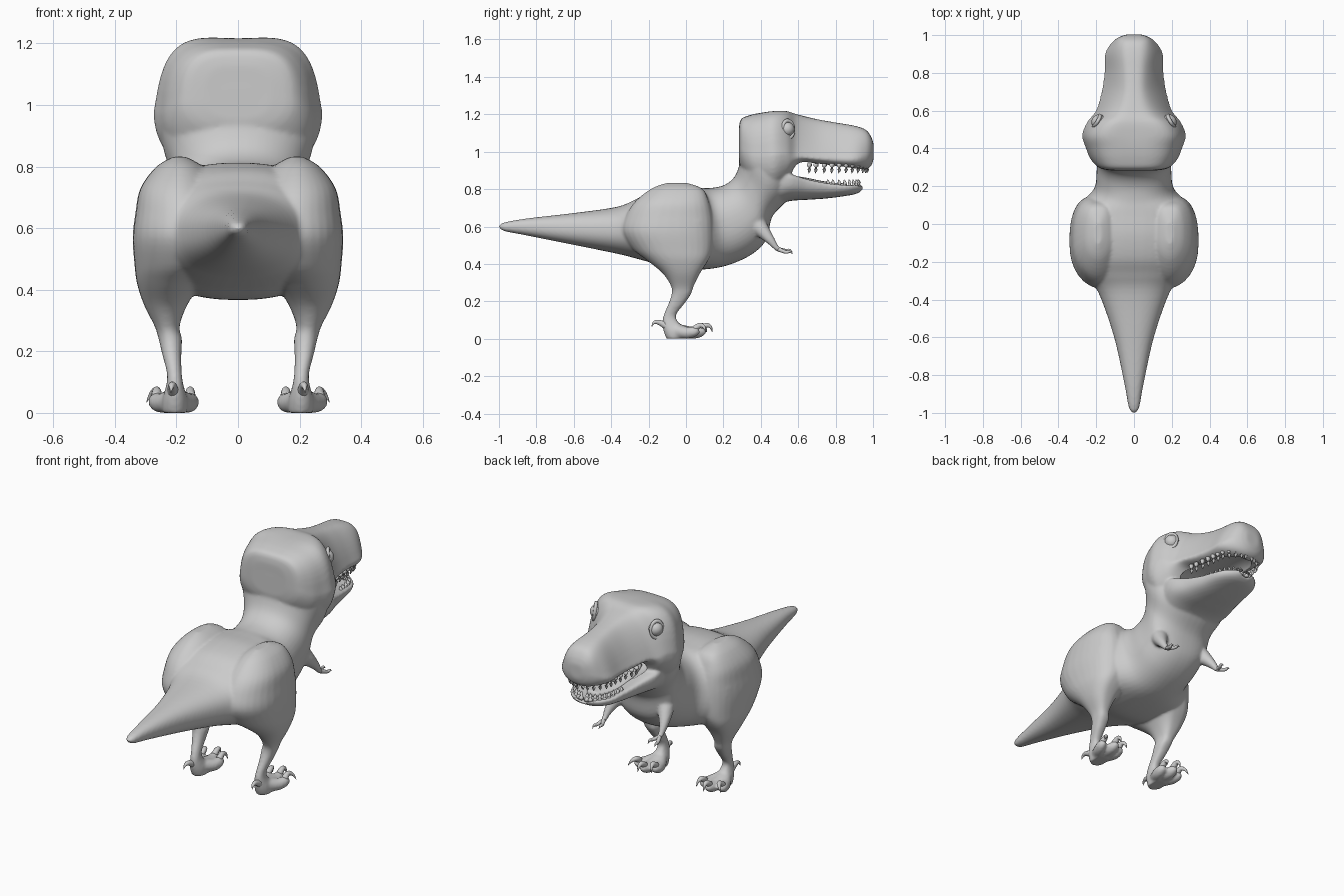
import bpy, bmesh, math
from mathutils import Vector

if "Cube" in bpy.data.objects:
    bpy.data.objects.remove(bpy.data.objects["Cube"])


def smooth(rows, k):
    """Catmull-Rom interpolation of equal-length tuples."""
    out = []
    for i in range(len(rows) - 1):
        a, b, c, d = rows[max(i - 1, 0)], rows[i], rows[i + 1], rows[min(i + 2, len(rows) - 1)]
        for j in range(k):
            t = j / k
            out.append(tuple(0.5 * (2 * q + (r - p) * t + (2 * p - 5 * q + 4 * r - s) * t * t
                                    + (3 * q - p - 3 * r + s) * t ** 3)
                             for p, q, r, s in zip(a, b, c, d)))
    return out + [tuple(rows[-1])]


def spow(v, e):
    return math.copysign(abs(v) ** e, v)


def add(bm, rings):
    """Closed loft through rings of points."""
    vs = [[bm.verts.new(p) for p in r] for r in rings]
    n = len(vs[0])
    faces = [bm.faces.new(vs[0]), bm.faces.new(vs[-1])]
    for a, b in zip(vs, vs[1:]):
        for i in range(n):
            faces.append(bm.faces.new((a[i], a[(i + 1) % n], b[(i + 1) % n], b[i])))
    bmesh.ops.recalc_face_normals(bm, faces=faces)


def section(ty, tz, by, bz, hw, f=0.5, taper=0, dip=0, n=2.3, low=2.3, sides=48):
    """Ring across x between a top and a bottom point, widest at fraction f."""
    ring = []
    for i in range(sides):
        a = 2 * math.pi * i / sides
        e = 2 / (n if math.sin(a) > 0 else low)
        s, x = spow(math.sin(a), e), spow(math.cos(a), e)
        h = f + s * (1 - f if s > 0 else f)
        z = bz + (tz - bz) * h - (dip * (1 - x * x) * s if s > 0 else 0)
        ring.append((hw * x * (1 + taper * max(s, 0)), by + (ty - by) * h, z))
    return ring


def tube(bm, pts, k=4, sides=10):
    """Round tube through (x, y, z, radius) points."""
    p = smooth(pts, k)
    rings = []
    for i, q in enumerate(p):
        t = Vector(p[min(i + 1, len(p) - 1)][:3]) - Vector(p[max(i - 1, 0)][:3])
        rot = t.to_track_quat('Z', 'Y')
        rings.append([Vector(q[:3]) + rot @ Vector((q[3] * math.cos(2 * math.pi * j / sides),
                      q[3] * math.sin(2 * math.pi * j / sides), 0)) for j in range(sides)])
    add(bm, rings)


def finish(bm, name):
    for v in bm.verts:
        v.co.z = max(v.co.z, 0)
    for f in bm.faces:
        f.smooth = True
    me = bpy.data.meshes.new(name)
    bm.to_mesh(me)
    bm.free()
    ob = bpy.data.objects.new(name, me)
    bpy.context.collection.objects.link(ob)
    return ob


def mirror(ob):
    ob.modifiers.new("mirror", 'MIRROR')


# Tail, hips, torso and neck
body = bmesh.new()
torso = [(-1.0, .605, -1.0, .595, .008), (-.97, .622, -.97, .575, .028),
         (-.85, .643, -.85, .552, .05), (-.6, .672, -.6, .502, .105),
         (-.37, .705, -.37, .455, .185), (-.27, .745, -.27, .43, .25),
         (-.18, .79, -.18, .405, .295),
         (-.06, .812, -.06, .37, .325), (.06, .808, .09, .37, .315),
         (.13, .806, .22, .392, .215),
         (.2, .82, .35, .45, .198), (.255, .86, .43, .53, .197),
         (.285, .93, .46, .65, .21), (.287, 1.0, .53, .73, .24),
         (.285, 1.07, .56, .79, .25), (.31, 1.13, .56, .85, .24)]
add(body, [section(*r) for r in smooth(torso, 5)])

# Skull and upper jaw: y, top, bottom, half width, widest fraction, taper, brow dip
skull = [(.283, 1.13, .95, .11, .4, 0, 0), (.295, 1.175, .9, .18, .4, -.05, 0),
         (.34, 1.2, .82, .228, .42, -.1, .005), (.40, 1.218, .77, .254, .45, -.1, .01),
         (.47, 1.25, .755, .274, .45, -.16, .035), (.54, 1.245, .81, .247, .4, -.25, .03),
         (.60, 1.203, .93, .202, .15, -.4, .005), (.7, 1.174, .93, .172, .15, -.52, 0),
         (.8, 1.156, .915, .157, .2, -.5, 0), (.9, 1.139, .905, .153, .25, -.42, 0),
         (.96, 1.118, .905, .118, .35, -.27, 0), (.99, 1.08, .925, .078, .45, -.1, 0),
         (1.003, 1.04, .96, .04, .5, 0, 0)]
add(body, [section(y, t, y, b, w, f, ta, d, 3.4, 2.2)
           for y, t, b, w, f, ta, d in smooth(skull, 5)])

# Lower jaw with a hollowed top
jaw = [(.45, .91, .70, .2), (.55, .9, .735, .215), (.65, .868, .743, .18),
       (.75, .845, .75, .153), (.85, .832, .763, .132), (.91, .832, .775, .098),
       (.945, .825, .795, .05)]
add(body, [section(y, t, y, b, w, .75, 0, .03, 2.8, 2.6) for y, t, b, w in smooth(jaw, 5)])

# Thighs, shins and ankles: z, centre x, centre y, radius x, radius y
leg = [(.832, .19, -.05, .02, .06), (.80, .19, -.05, .075, .14), (.73, .19, -.075, .127, .2),
       (.65, .18, -.09, .153, .235), (.57, .18, -.095, .162, .245),
       (.48, .19, -.07, .146, .215), (.42, .222, -.045, .106, .165), (.35, .235, -.025, .07, .1),
       (.28, .23, -.02, .04, .06), (.24, .22, -.025, .038, .052), (.19, .215, -.05, .031, .043),
       (.13, .207, -.085, .024, .033), (.09, .205, -.085, .028, .042),
       (.04, .205, -.055, .042, .065), (0, .205, -.05, .04, .055)]
claws = bmesh.new()
for s in (-1, 1):
    add(body, [[(s * (cx + rx * spow(math.cos(a), .65 if math.sin(a) > 0 else 1.1)),
                 cy + ry * spow(math.sin(a), .85), z)
                for a in (2 * math.pi * i / 32 for i in range(32))]
               for z, cx, cy, rx, ry in smooth(leg, 4)])
    # Upper arms
    tube(body, [(s * .09, .33, .67, .07), (s * .14, .385, .605, .05), (s * .172, .445, .535, .027),
                (s * .178, .485, .485, .015), (s * .178, .512, .47, .014)], sides=14)
    # Toes, claws and back spur
    for x1, x2, x3, dy in ((.165, .155, .143, -.015), (.205, .207, .21, .015),
                           (.245, .265, .297, -.02)):
        tube(body, [(s * .205, -.06, .045, .038), (s * x1, .02 + dy, .032, .033),
                    (s * x2, .065 + dy, .038, .028), (s * x2, .09 + dy, .045, .014)], sides=14)
        tube(claws, [(s * x2, .065 + dy, .052, .018), (s * x2, .095 + dy, .072, .014),
                     (s * (x2 + x3) / 2, .117 + dy, .062, .008), (s * x3, .125 + dy, .035, .001)])
    tube(claws, [(s * .21, -.09, .06, .022), (s * .213, -.145, .088, .014),
                 (s * .216, -.172, .085, .008), (s * .218, -.183, .065, .001)])
finish(claws, "claws")
body = finish(body, "body")
m = body.modifiers.new("fuse", 'REMESH')
m.mode = 'VOXEL'
m.voxel_size = .008
m.use_smooth_shade = True
m = body.modifiers.new("soften", 'SMOOTH')
m.iterations = 6

# Mouth cavity cut between the jaws
cut = bmesh.new()
cavity = [(.46, .91, .87, .06), (.52, .94, .85, .13), (.6, .965, .835, .15),
          (.75, .965, .815, .118), (.87, .955, .81, .1), (.94, .94, .83, .045)]
add(cut, [section(y, t, y, b, w) for y, t, b, w in smooth(cavity, 4)])
cut = finish(cut, "mouth_cutter")
cut.hide_render = True
cut.hide_viewport = True
m = body.modifiers.new("mouth", 'BOOLEAN')
m.operation = 'DIFFERENCE'
m.object = cut

# Tongue
tongue = bmesh.new()
add(tongue, [section(y, t, y, t - .035, w) for y, t, w in
             smooth([(.5, .88, .07), (.62, .865, .1), (.76, .838, .08), (.86, .83, .03)], 4)])
finish(tongue, "tongue")

# Two small fingers per hand
fingers = bmesh.new()
for dx, dz in ((-.018, .004), (.016, -.004)):
    tube(fingers, [(.178, .495, .478, .012), (.178 + dx, .535, .467 + dz, .009),
                   (.178 + dx * 1.2, .553, .47 + dz, .007), (.178 + dx * 1.2, .57, .458 + dz, .001)])
mirror(finish(fingers, "fingers"))

# Teeth along both lips
teeth = bmesh.new()
upper = [(.146, .66), (.134, .74), (.125, .82), (.117, .89), (.075, .947), (.022, .97)]
lower = [(.122, .76), (.112, .82), (.095, .875), (.06, .912), (.018, .926)]
for path, z, h in ((upper, .937, -.052), (lower, .806, .046)):
    for x, y in smooth(path, 2):
        tube(teeth, [(x, y, z, .014), (x, y, z + h * .6, .01),
                     (x * .97, y - .004, z + h, .001)], 2, 8)
mirror(finish(teeth, "teeth"))

# Eyes, eyelids and nostril rims
for s, side in ((-1, "left"), (1, "right")):
    bpy.ops.mesh.primitive_uv_sphere_add(segments=24, ring_count=16, radius=.04,
                                         location=(s * .185, .54, 1.12))
    bpy.context.object.name = side + "_eye"
    bpy.ops.object.shade_smooth()
    for name, loc, d, R, r, sc in (
            ("_eyelid", (s * .196, .546, 1.12), (s * .85, .5, .1), .04, .01, (.85, 1.15, 1)),
            ("_nostril", (s * .085, .915, 1.07), (s * .85, .25, .4), .012, .005, (.7, 1.5, 1))):
        bpy.ops.mesh.primitive_torus_add(major_segments=28, minor_segments=8, location=loc,
                                         major_radius=R, minor_radius=r)
        rim = bpy.context.object
        rim.name = side + name
        rim.rotation_euler = Vector(d).to_track_quat('Z', 'Y').to_euler()
        rim.scale = sc
        bpy.ops.object.shade_smooth()
